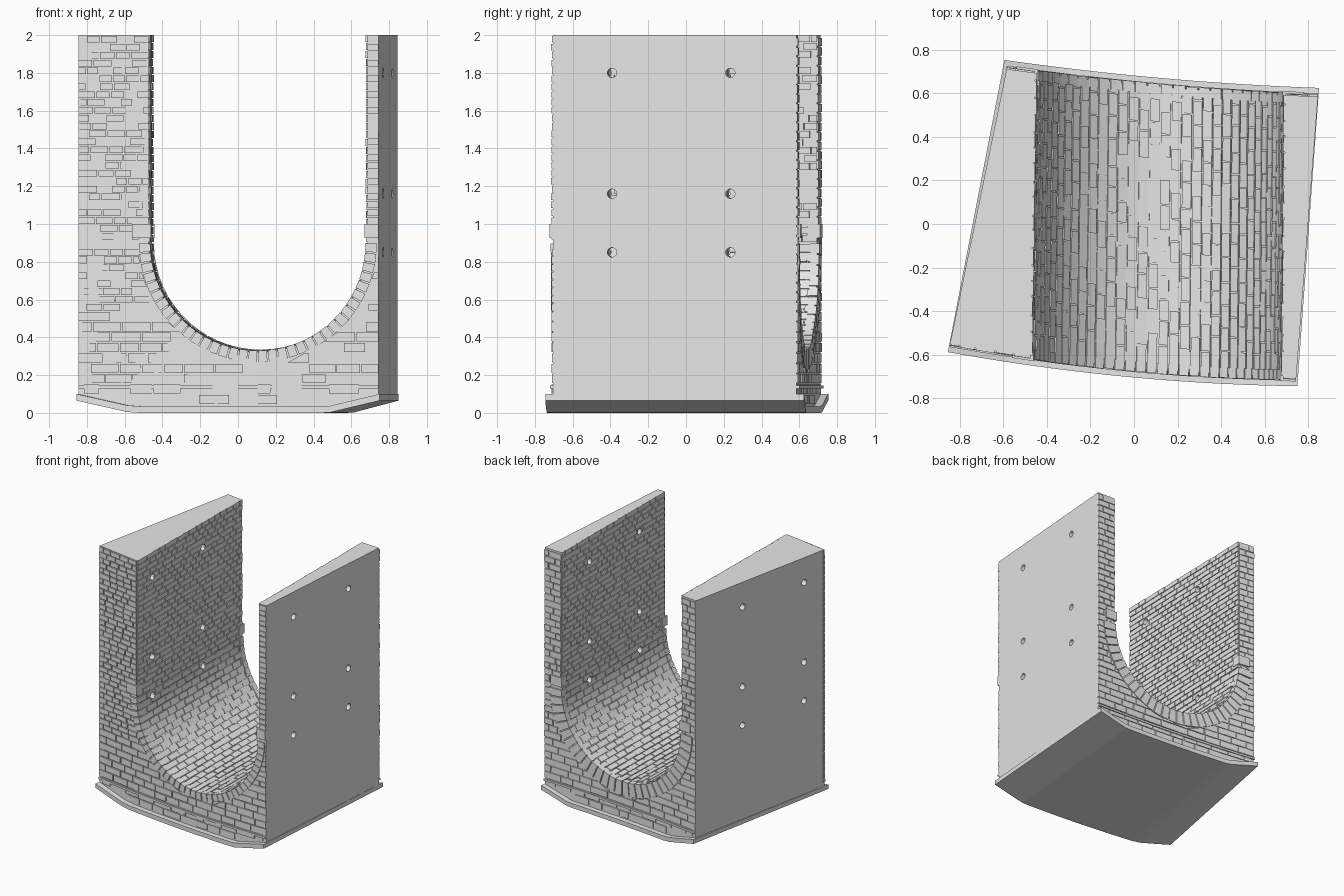
import bpy, bmesh, math, random
from mathutils import Vector, Matrix

random.seed(4)
if "Cube" in bpy.data.objects:
    bpy.data.objects.remove(bpy.data.objects["Cube"])

stone = bpy.data.materials.new("grey stone")
stone.use_nodes = True
GREY = (0.8, 0.8, 0.8, 1)
stone.diffuse_color = GREY
stone.node_tree.nodes["Principled BSDF"].inputs["Base Color"].default_value = GREY

# Plan dimensions as (front, back) pairs
OUT_L, OUT_R = (-0.845, -0.585), (0.745, 0.845)
IN_L, IN_R = (-0.475, -0.455), (0.685, 0.695)
XC = [(a + b) / 2 for a, b in zip(IN_L, IN_R)]
RAD = [(b - a) / 2 for a, b in zip(IN_L, IN_R)]
RING = (0.05, 0.1)
ZC, TOP = 0.9, 2.0
PI = math.pi


def lerp(a, b, f):
    return a + (b - a) * f


def at(side, x, z, out=0.0):
    """Point on the gently curved front (0) or back (1) face."""
    if side == 0:
        return Vector((x, -0.665 - 0.092 * x + 0.052 * x * x - out, z))
    return Vector((x, 0.642 - 0.098 * x + 0.0365 * x * x + out, z))


def hexa(bm, a, b):
    """Box from two matching four-point rings."""
    va, vb = [bm.verts.new(p) for p in a], [bm.verts.new(p) for p in b]
    bm.faces.new(va)
    bm.faces.new(vb[::-1])
    for i in range(4):
        j = (i + 1) % 4
        bm.faces.new((va[j], va[i], vb[i], vb[j]))


def plate(bm, side, corners, out, deep=0.012):
    hexa(bm, [at(side, x, z, out) for x, z in corners],
         [at(side, x, z, -deep) for x, z in corners])


def loft(bm, loops):
    """Closed skin over four matching rows of points, capped at both ends."""
    rows = [[bm.verts.new(p) for p in loop] for loop in loops]
    for a, b in zip(rows, rows[1:] + rows[:1]):
        for i in range(len(a) - 1):
            bm.faces.new((a[i], a[i + 1], b[i + 1], b[i]))
    bm.faces.new([r[0] for r in rows])
    bm.faces.new([r[-1] for r in rows])


def finish(bm, name):
    bmesh.ops.recalc_face_normals(bm, faces=bm.faces[:])
    me = bpy.data.meshes.new(name)
    bm.to_mesh(me)
    bm.free()
    me.materials.append(stone)
    ob = bpy.data.objects.new(name, me)
    bpy.context.scene.collection.objects.link(ob)
    return ob


# Main channel body
def section(side):
    l, r = OUT_L[side], OUT_R[side]
    w = r - l
    corners = [(l, ZC), (l, 0.085), (l + 0.18 * w, 0.02),
               (r - 0.17 * w, 0.02), (r, 0.085), (r, ZC)]
    ang = [math.atan2(z - ZC, x - XC[side]) for x, z in corners]
    ang[0], ang[-1] = -PI, 0
    inner, outer = [(IN_L[side], TOP)], [(l, TOP)]
    for k, n in enumerate((10, 4, 14, 4, 10)):
        for i in range(n + (k == 4)):
            f = i / n
            a = lerp(ang[k], ang[k + 1], f)
            inner.append((XC[side] + RAD[side] * math.cos(a), ZC + RAD[side] * math.sin(a)))
            outer.append((lerp(corners[k][0], corners[k + 1][0], f),
                          lerp(corners[k][1], corners[k + 1][1], f)))
    inner.append((IN_R[side], TOP))
    outer.append((r, TOP))
    return [at(side, *p) for p in inner], [at(side, *p) for p in outer]


bm = bmesh.new()
fi, fo = section(0)
bi, bo = section(1)
loft(bm, [fi, fo, bo, bi])
body = finish(bm, "channel_body")

# Base slab with raised, chamfered ends
bm = bmesh.new()
rows = [[], [], [], []]
for i in range(25):
    u = i / 24
    rise = 0.065 * max(0, 1 - u / 0.18, 1 - (1 - u) / 0.17)
    for k, (side, z) in enumerate(((0, 0), (0, 0.035), (1, 0.035), (1, 0))):
        x = lerp(OUT_L[side] - 0.01, OUT_R[side] + 0.005, u)
        rows[k].append(at(side, x, z + rise, 0.04))
loft(bm, rows)
finish(bm, "base_slab")


# Brick courses on the front and back faces
def opening(side, z):
    """Half width kept clear of bricks at this height."""
    if z >= ZC + 0.02:
        return RAD[side]
    r = RAD[side] + RING[side] + 0.004
    return math.sqrt(max(0, r * r - min(0, z - ZC) ** 2))


def face_bricks(side, name):
    bm = bmesh.new()
    z, row = 0.04, 0
    gap = 0.007
    while z < TOP - 0.02:
        h = 0.055 if z < 0.5 else (0.0417 if side == 0 else 0.05)
        z1 = min(z + h, TOP)
        low, high = opening(side, z), opening(side, z1)
        for sgn, edge in ((-1, OUT_L[side]), (1, OUT_R[side])):
            span = abs(edge - XC[side])
            # distances are measured inwards from the outer edge
            lim0, lim1 = span - low, span - high
            if z < 0.1:
                start = 0.3 * (0.1 - z) / 0.065
            else:
                start = 0
            d = start
            long = 0.13 if z < 0.5 else 0.08
            first = True
            while d < max(lim0, lim1) - 0.008:
                step = long * random.uniform(0.8, 1.3)
                if first and row % 2:
                    step *= 0.55
                first = False
                e = d + step
                if max(lim0, lim1) - e < 0.03:
                    e = max(lim0, lim1)
                a = d if d == 0 else d + gap
                pts = [(a, z + gap), (max(a + 0.001, min(e, lim0)), z + gap),
                       (max(a + 0.001, min(e, lim1)), z1), (a, z1)]
                plate(bm, side, [(edge - sgn * q, zz) for q, zz in pts],
                      random.uniform(0.005, 0.009))
                d = e
        z, row = z1, row + 1
    return finish(bm, name)


face_bricks(0, "front_bricks")
face_bricks(1, "back_bricks")

# Arch rings, springer blocks and string courses
for side, label, count in ((0, "front", 36), (1, "back", 30)):
    bm = bmesh.new()
    for i in range(count):
        a0 = lerp(-PI, 0, i / count) + 0.006
        a1 = lerp(-PI, 0, (i + 1) / count) - 0.006
        ri, ro = RAD[side] - 0.01, RAD[side] + RING[side]
        plate(bm, side, [(XC[side] + r * math.cos(a), ZC + r * math.sin(a))
                         for r, a in ((ri, a0), (ro, a0), (ro, a1), (ri, a1))],
              random.uniform(0.01, 0.014), 0.035)
    finish(bm, label + "_arch_ring")

    bm = bmesh.new()
    for x0, x1 in ((IN_L[side] - 0.085, IN_L[side] + 0.014),
                   (IN_R[side] - 0.014, min(IN_R[side] + 0.085, OUT_R[side]))):
        plate(bm, side, [(x0, 0.925), (x1, 0.925), (x1, 1.0), (x0, 1.0)], 0.018, 0.05)
    finish(bm, label + "_springer_blocks")

    bm = bmesh.new()
    for i in range(12):
        x0 = lerp(OUT_L[side], OUT_R[side], i / 12)
        x1 = lerp(OUT_L[side], OUT_R[side], (i + 1) / 12)
        plate(bm, side, [(x0, 0.13), (x1, 0.13), (x1, 0.146), (x0, 0.146)], 0.015)
    finish(bm, label + "_string_course")


# Brick lining of the channel
def lining(kind, s, t, lift):
    """Point on the left wall, arch or right wall; s runs along it, t front to back."""
    ends = []
    for side in (0, 1):
        if kind == "arch":
            a, r = lerp(-PI, 0, s), RAD[side] - lift
            x, z = XC[side] + r * math.cos(a), ZC + r * math.sin(a)
        else:
            x = IN_L[side] + lift if kind == "left" else IN_R[side] - lift
            z = lerp(ZC, TOP, s)
        ends.append(at(side, x, z))
    return ends[0].lerp(ends[1], t)


def line_with_bricks(kind, courses, per_row):
    bm = bmesh.new()
    for c in range(courses):
        s0, s1 = (c + 0.14) / courses, (c + 1) / courses
        cuts = [0] + [(i + 0.5 * (c % 2) + random.uniform(-0.1, 0.1)) / per_row
                      for i in range(1, per_row)] + [1]
        for t0, t1 in zip(cuts, cuts[1:]):
            ring = [(s0, t0 + 0.004), (s1, t0 + 0.004), (s1, t1), (s0, t1)]
            lift = random.uniform(0.005, 0.01)
            hexa(bm, [lining(kind, s, t, lift) for s, t in ring],
                 [lining(kind, s, t, -0.01) for s, t in ring])
    return finish(bm, kind + "_lining_bricks")


drilled = [body,
           line_with_bricks("left", 26, 17),
           line_with_bricks("right", 26, 17),
           line_with_bricks("arch", 36, 12)]

# Round drain holes, drilled square to the outer walls
bm = bmesh.new()
for x, turn in ((0.75, -0.077), (-0.62, -0.2)):
    for y in (-0.39, 0.24):
        for z in (0.85, 1.16, 1.8):
            m = (Matrix.Translation((x, y, z)) @ Matrix.Rotation(turn, 4, 'Z')
                 @ Matrix.Rotation(PI / 2, 4, 'Y'))
            bmesh.ops.create_cone(bm, cap_ends=True, segments=14, radius1=0.025,
                                  radius2=0.025, depth=0.7, matrix=m)
cutter = finish(bm, "hole_cutter")
cutter.hide_render = True
for ob in drilled:
    mod = ob.modifiers.new("holes", 'BOOLEAN')
    mod.operation, mod.solver, mod.object = 'DIFFERENCE', 'EXACT', cutter
    bpy.context.view_layer.objects.active = ob
    bpy.ops.object.modifier_apply(modifier=mod.name)
bpy.data.objects.remove(cutter)
